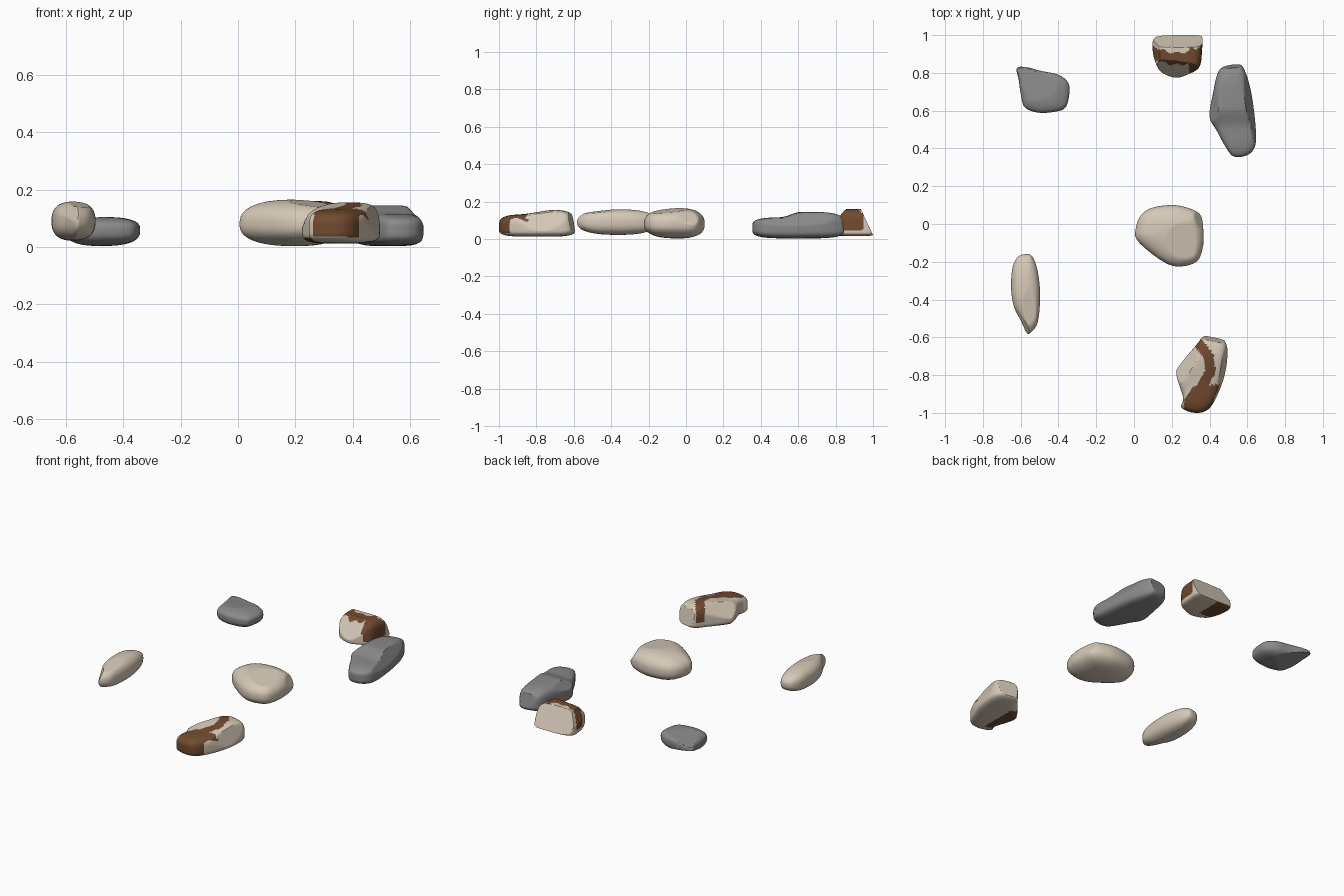
import bpy, math
from mathutils import Vector

if "Cube" in bpy.data.objects:
    bpy.data.objects.remove(bpy.data.objects["Cube"])

SEG, RINGS = 96, 48


def material(name, rgb):
    m = bpy.data.materials.new(name)
    m.diffuse_color = (*rgb, 1)
    m.use_nodes = True
    m.node_tree.nodes["Principled BSDF"].inputs["Base Color"].default_value = m.diffuse_color
    return m


beige = material("beige stone", (0.67, 0.585, 0.475))
grey = material("grey stone", (0.26, 0.255, 0.255))
brown = material("brown stain", (0.165, 0.068, 0.028))


def closed_curve(points, count):
    """Smooth closed outline through a few points."""
    n, out = len(points), []
    for i in range(count):
        f = i * n / count
        k, t = int(f), f - int(f)
        p0, p1, p2, p3 = (Vector(points[(k + j) % n]) for j in (-1, 0, 1, 2))
        out.append(0.5 * (2 * p1 + (p2 - p0) * t + (2 * p0 - 5 * p1 + 4 * p2 - p3) * t * t
                          + (3 * p1 - p0 - 3 * p2 + p3) * t ** 3))
    return out


def rock(name, outline, bottom, mid, top, power, planes, mats, paint=None):
    """Pebble from a plan outline and superellipse profile, flattened by planes."""
    ring = closed_curve(outline, SEG)
    cx = sum(p.x for p in ring) / SEG
    cy = sum(p.y for p in ring) / SEG

    def place(p, r, s):
        x, y = cx + (p.x - cx) * r, cy + (p.y - cy) * r
        t = top(x, y) if callable(top) else top
        v = Vector((x, y, mid + s * ((t - mid) if s > 0 else (mid - bottom))))
        for point, normal in planes:
            nrm = Vector(normal).normalized()
            d = (v - Vector(point)).dot(nrm)
            if d > 0:
                v -= nrm * d
        return v

    verts = [place(ring[0], 0, -1)]
    for j in range(1, RINGS):
        a = -math.pi / 2 + math.pi * j / RINGS
        c, s = math.cos(a), math.sin(a)
        k = (abs(c) ** power + abs(s) ** power) ** (1 / power)
        verts += [place(p, c / k, s / k) for p in ring]
    verts.append(place(ring[0], 0, 1))
    last = len(verts) - 1
    faces = []
    for i in range(SEG):
        n = (i + 1) % SEG
        faces.append((0, 1 + i, 1 + n))
        for j in range(RINGS - 2):
            a, b = 1 + j * SEG, 1 + (j + 1) * SEG
            faces.append((a + i, b + i, b + n, a + n))
        a = 1 + (RINGS - 2) * SEG
        faces.append((a + i, last, a + n))
    me = bpy.data.meshes.new(name)
    me.from_pydata(verts, [], faces)   # outlines run clockwise, so faces point outward
    for m in mats:
        me.materials.append(m)
    for p in me.polygons:
        p.use_smooth = True
        if paint and paint(p.center, p.normal):
            p.material_index = 1
    me.set_sharp_from_angle(angle=math.radians(28))
    ob = bpy.data.objects.new(name, me)
    bpy.context.collection.objects.link(ob)
    return ob


def path_distance(p, path):
    best = 9
    for a, b in zip(path, path[1:]):
        a, b = Vector(a), Vector(b)
        q = Vector((p.x, p.y))
        t = max(0, min(1, (q - a).dot(b - a) / (b - a).length_squared))
        best = min(best, (q - a - (b - a) * t).length)
    return best


def step(v, lo, hi):
    t = max(0, min(1, (v - lo) / (hi - lo)))
    return t * t * (3 - 2 * t)


# Stain on the stone at the back: band over the crest, right flank, patch below
def back_stain(c, n):
    if n.z < -0.5:
        return c.x < 0.22 and c.y > 0.84
    wave = 0.006 * math.sin(c.x * 90)
    crest = 0.875 + 2.2 * (c.x - 0.23) ** 2 + wave
    if abs(c.y - crest) < 0.032 and c.z > 0.05:
        return True
    return c.x > 0.29 and 0.80 < c.y < 0.93 + wave and c.z > 0.045


# Stain on the front stone: winding streak, stained nose, patch below
STREAK = [(0.345, -0.635), (0.395, -0.70), (0.405, -0.78), (0.36, -0.86), (0.31, -0.94)]


def front_stain(c, n):
    if n.z < -0.5:
        return c.x < 0.33 and -0.93 < c.y < -0.70
    if c.z > 0.06 and path_distance(c, STREAK) < 0.027:
        return True
    if c.y < -0.79 and c.x > 0.41 and 0.10 + 0.01 * math.sin(c.y * 40) < c.z and c.y < -0.85:
        return True
    edge = 0.265 + 0.05 * step(c.y, -0.95, -0.84)
    return c.y < -0.86 and edge < c.x < 0.42 and c.z > 0.018


# Grey wedge at the back left
rock("grey_wedge_stone",
     [(-.62, .825), (-.57, .83), (-.49, .81), (-.40, .79), (-.347, .745), (-.345, .67),
      (-.37, .61), (-.45, .59), (-.52, .592), (-.58, .62), (-.60, .69), (-.61, .76)],
     0.003, 0.06, 0.105, 2.8,
     [((-.48, .70, .004), (-.2, .25, -1)), ((-.48, .70, .10), (-.05, .1, 1))], [grey])

# Stained stone at the back
rock("stained_back_stone",
     [(.105, .98), (.17, 1.005), (.27, 1.01), (.355, 1.0), (.36, .92), (.345, .83),
      (.28, .79), (.22, .775), (.15, .80), (.12, .84), (.10, .91)],
     0.015, 0.05, 0.16, 5,
     [((.23, 1.0, .02), (0, .14, .065)), ((.23, .785, .06), (-.01, -.09, .07)),
      ((.12, .9, .12), (-1, 0, .5))], [beige, brown], back_stain)

# Long grey stone with a raised rear half
rock("long_grey_stone",
     [(.47, .83), (.54, .847), (.58, .825), (.62, .70), (.645, .50), (.64, .41),
      (.60, .365), (.53, .357), (.49, .40), (.44, .49), (.40, .57), (.42, .70), (.44, .79)],
     0.003, 0.06, lambda x, y: 0.116 + 0.029 * step(y, .50, .62), 4,
     [((.52, .845, .03), (-.1, 1, .22)), ((.645, .5, .07), (1, .1, .6)),
      ((.42, .57, .11), (-1, 0, .9))], [grey])

# Big round stone near the middle
rock("round_stone",
     [(.01, -.02), (.04, .05), (.10, .087), (.20, .10), (.28, .087), (.35, .05),
      (.367, -.03), (.365, -.12), (.33, -.20), (.23, -.225), (.14, -.19), (.02, -.09)],
     0.003, 0.08, 0.165, 2.5,
     [((.24, -.10, .152), (.12, -.1, 1)), ((.335, .04, .11), (1, .35, .6)),
      ((.10, -.16, .11), (-.6, -1, .6))], [beige])

# Narrow stone on the left
rock("narrow_stone",
     [(-.58, -.16), (-.54, -.17), (-.51, -.25), (-.497, -.38), (-.51, -.52), (-.55, -.577),
      (-.57, -.573), (-.60, -.51), (-.635, -.44), (-.65, -.35), (-.645, -.24), (-.62, -.18)],
     0.022, 0.09, 0.158, 2.5,
     [((-.55, -.42, .149), (.15, -.1, 1)), ((-.615, -.48, .11), (-1, -.6, .6))], [beige])

# Stained stone at the front
rock("stained_front_stone",
     [(.37, -.595), (.43, -.595), (.48, -.62), (.495, -.68), (.48, -.80), (.43, -.93),
      (.38, -.99), (.31, -.998), (.25, -.97), (.26, -.92), (.225, -.80), (.24, -.75), (.33, -.64)],
     0.012, 0.06, lambda x, y: 0.132 + 0.025 * step(y, -.9, -.68), 4,
     [((.42, -.597, .02), (.2, .95, .2)), ((.25, -.80, .10), (-1, .4, .9)),
      ((.485, -.72, .08), (1, -.2, .3))], [beige, brown], front_stain)
